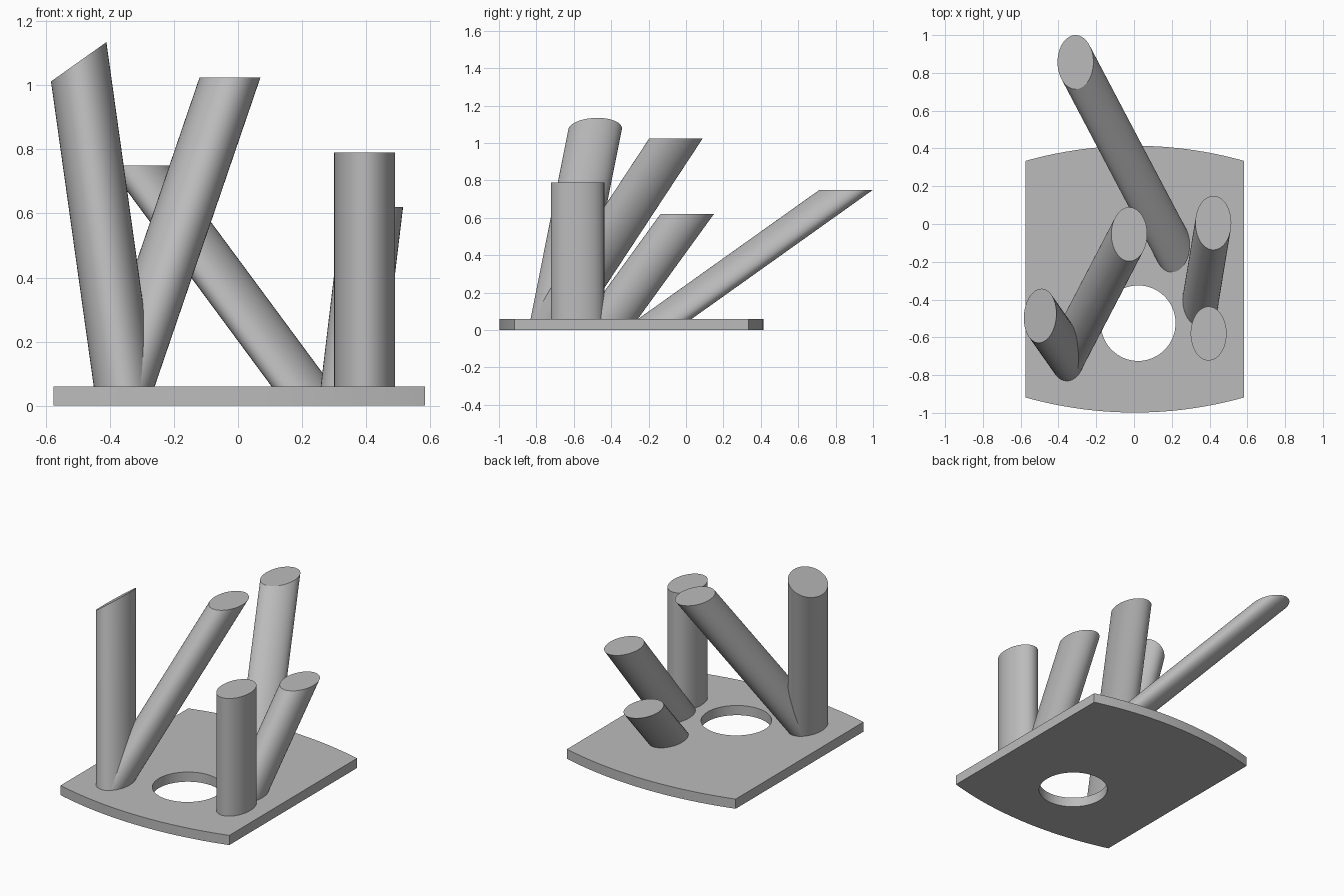
import bpy, bmesh
from math import sin, cos, pi, asin, radians
from mathutils import Vector

cube = bpy.data.objects.get("Cube")
if cube:
    bpy.data.objects.remove(cube, do_unlink=True)

grey = bpy.data.materials.new("light_grey")
grey.use_nodes = True
GREY = (0.5, 0.5, 0.5, 1)
grey.diffuse_color = GREY
grey.node_tree.nodes["Principled BSDF"].inputs["Base Color"].default_value = GREY

PLATE_TOP = 0.06
SINK = 0.01          # how far tubes reach into the plate
RX, RY = 0.095, 0.143
SIDES = 64


def smooth(obj):
    bpy.ops.object.select_all(action='DESELECT')
    obj.select_set(True)
    bpy.context.view_layer.objects.active = obj
    bpy.ops.object.shade_smooth_by_angle(angle=radians(25))


def tube(name, base, top, height, tilt=0.0):
    """Solid leaning tube with an elliptical section; tilt slopes its top along x."""
    lean = (Vector(top) - Vector(base)) / (height - PLATE_TOP)
    bm = bmesh.new()
    rings = ([], [])
    for i in range(SIDES):
        a = 2 * pi * i / SIDES
        x, y = base[0] + RX * cos(a), base[1] + RY * sin(a)
        # Height where this side line meets the sloped top plane
        z_top = (height + tilt * (x - top[0] - lean.x * PLATE_TOP)) / (1 - tilt * lean.x)
        for ring, z in zip(rings, (PLATE_TOP - SINK, z_top)):
            d = z - PLATE_TOP
            ring.append(bm.verts.new((x + lean.x * d, y + lean.y * d, z)))
    low, high = rings
    bm.faces.new(low[::-1])
    bm.faces.new(high)
    for i in range(SIDES):
        j = (i + 1) % SIDES
        bm.faces.new((low[i], low[j], high[j], high[i]))
    mesh = bpy.data.meshes.new(name)
    bm.to_mesh(mesh)
    bm.free()
    mesh.materials.append(grey)
    obj = bpy.data.objects.new(name, mesh)
    bpy.context.collection.objects.link(obj)
    smooth(obj)


# Base plate: straight sides, bowed front and back, round hole
HALF_W, MID_X, MID_Y, HALF_L, BOW = 0.579, 0.004, -0.292, 0.706, 0.08
radius = (HALF_W ** 2 + BOW ** 2) / (2 * BOW)
spread = asin(HALF_W / radius)
outline = []
for side in (-1, 1):
    for i in range(33):
        a = spread * (i / 16 - 1)
        outline.append((MID_X - side * radius * sin(a),
                        MID_Y + side * (HALF_L - radius * (1 - cos(a)))))
hole = [(0.022 + 0.198 * cos(2 * pi * i / SIDES), -0.525 + 0.2 * sin(2 * pi * i / SIDES))
        for i in range(SIDES)]

curve = bpy.data.curves.new("base_plate", 'CURVE')
curve.dimensions = '2D'
curve.fill_mode = 'BOTH'
curve.extrude = PLATE_TOP / 2
for loop in (outline, hole):
    spline = curve.splines.new('POLY')
    spline.points.add(len(loop) - 1)
    for point, (x, y) in zip(spline.points, loop):
        point.co = (x, y, 0, 1)
    spline.use_cyclic_u = True
curve.materials.append(grey)
plate = bpy.data.objects.new("base_plate", curve)
plate.location.z = PLATE_TOP / 2
bpy.context.collection.objects.link(plate)
bpy.ops.object.select_all(action='DESELECT')
plate.select_set(True)
bpy.context.view_layer.objects.active = plate
bpy.ops.object.convert(target='MESH')
plate = bpy.context.object
bm = bmesh.new()
bm.from_mesh(plate.data)
bmesh.ops.remove_doubles(bm, verts=bm.verts, dist=1e-4)
bmesh.ops.recalc_face_normals(bm, faces=bm.faces)
bm.to_mesh(plate.data)
bm.free()
smooth(plate)

# Tubes leaning out of the plate
tube("tall_slanted_tube", (-0.355, -0.688), (-0.497, -0.486), 1.073, tilt=0.71)
tube("inner_tube", (-0.355, -0.688), (-0.025, -0.054), 1.024)
tube("back_tube", (0.2, -0.112), (-0.31, 0.857), 0.75)
tube("short_tube", (0.353, -0.4), (0.42, 0.006), 0.62)
tube("upright_tube", (0.395, -0.58), (0.395, -0.58), 0.79)
